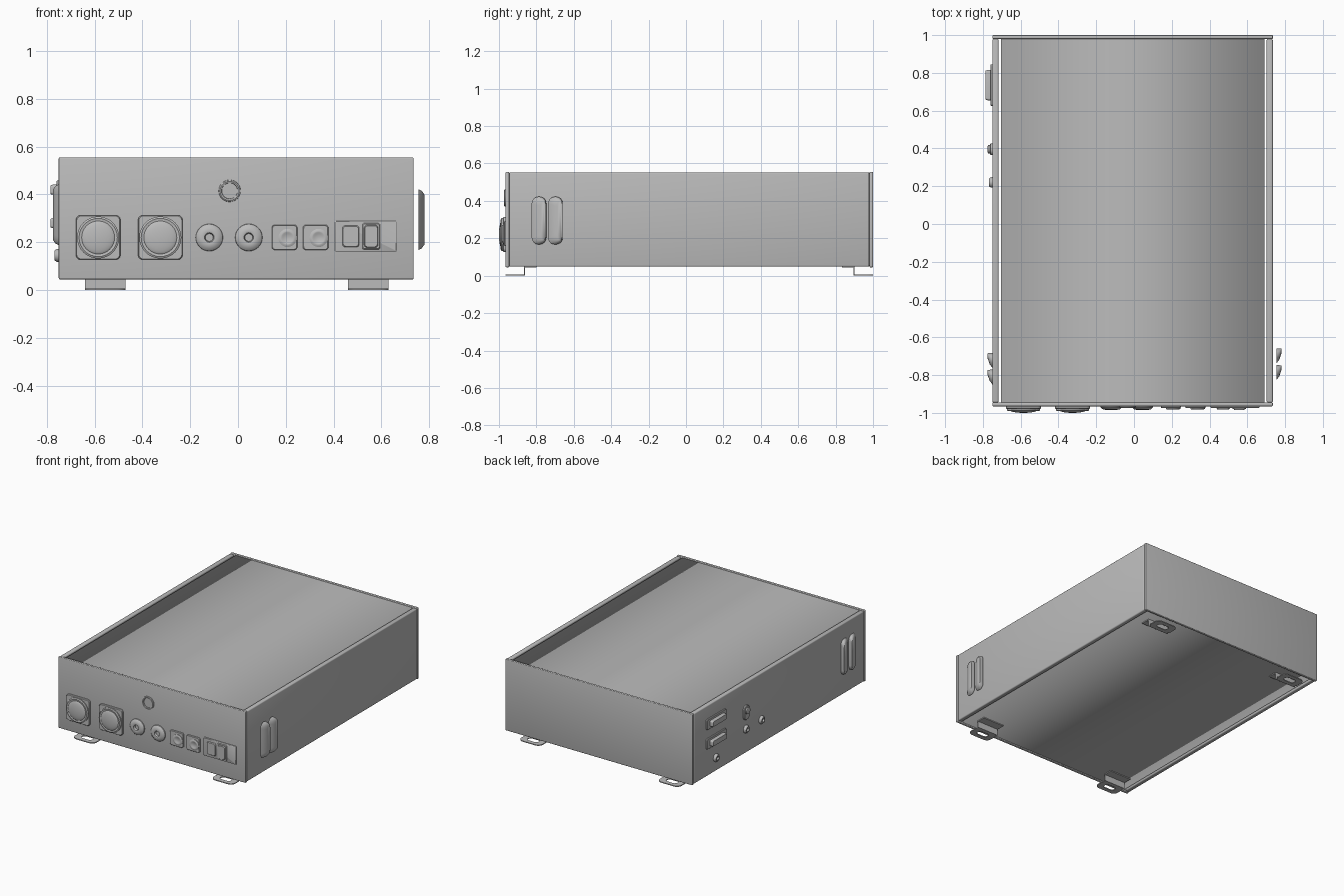
import bpy, bmesh, math
from mathutils import Vector, Matrix

cube = bpy.data.objects.get("Cube")
if cube:
    bpy.data.objects.remove(cube)

GREY = (0.5, 0.5, 0.5, 1)
mat = bpy.data.materials.new("plain grey")
mat.use_nodes = True
mat.diffuse_color = GREY
mat.node_tree.nodes["Principled BSDF"].inputs["Base Color"].default_value = GREY

FRONT, LEFT_WALL, RIGHT_WALL, BACK = -0.965, -0.75, 0.735, 1.0
LOW, HIGH = 0.045, 0.555


def finish(name, bm, angle=35):
    bmesh.ops.recalc_face_normals(bm, faces=bm.faces)
    me = bpy.data.meshes.new(name)
    bm.to_mesh(me)
    bm.free()
    me.materials.append(mat)
    ob = bpy.data.objects.new(name, me)
    bpy.context.collection.objects.link(ob)
    bpy.ops.object.select_all(action='DESELECT')
    ob.select_set(True)
    bpy.context.view_layer.objects.active = ob
    bpy.ops.object.shade_smooth_by_angle(angle=math.radians(angle))
    return ob


def box(name, lo, hi, bevel=0.0):
    lo, hi = Vector(lo), Vector(hi)
    bm = bmesh.new()
    bmesh.ops.create_cube(bm, size=1)
    for v in bm.verts:
        v.co = (lo + hi) / 2 + v.co * (hi - lo)
    if bevel:
        bmesh.ops.bevel(bm, geom=bm.edges[:], offset=bevel, segments=3,
                        profile=0.5, affect='EDGES')
    return finish(name, bm)


def rounded(w, h, r, steps=6):
    """Rounded rectangle outline centred on the origin."""
    pts = []
    for k, (sx, sy) in enumerate(((1, 1), (-1, 1), (-1, -1), (1, -1))):
        for i in range(steps + 1):
            a = math.pi / 2 * (k + i / steps)
            pts.append((sx * (w / 2 - r) + r * math.cos(a),
                        sy * (h / 2 - r) + r * math.sin(a)))
    return pts


def loft(name, rings, place, angle=35):
    """Skin equal-length outlines; each ring is (outline, depth)."""
    bm = bmesh.new()
    loops = [[bm.verts.new(place(u, v, d)) for u, v in pts] for pts, d in rings]
    n = len(loops[0])
    for a, b in zip(loops, loops[1:]):
        for i in range(n):
            bm.faces.new((a[i], a[(i + 1) % n], b[(i + 1) % n], b[i]))
    bm.faces.new(loops[0])
    bm.faces.new(loops[-1])
    return finish(name, bm, angle)


def on_front(x, z):
    return lambda u, v, d: (x + u, FRONT - d, z + v)


def on_right_side(y, z):
    return lambda u, v, d: (LEFT_WALL - d, y + u, z + v)


def turned(name, place, profile, n=32):
    """Round part from (radius, depth) pairs."""
    circle = [(math.cos(2 * math.pi * i / n), math.sin(2 * math.pi * i / n)) for i in range(n)]
    return loft(name, [([(r * c, r * s) for c, s in circle], d) for r, d in profile], place)


def plate(name, place, w, h, r, depth):
    return loft(name, [(rounded(w, h, r), -0.002), (rounded(w, h, r), depth * 0.7),
                       (rounded(w - 0.006, h - 0.006, r), depth)], place)


# Case: two end panels, two side walls, and a softly shaded inner sleeve
box("front_panel", (LEFT_WALL, FRONT, LOW), (RIGHT_WALL, FRONT + 0.02, HIGH), 0.005)
box("back_panel", (LEFT_WALL, BACK - 0.02, LOW), (RIGHT_WALL, BACK, HIGH), 0.005)
for name, x in (("right_wall", LEFT_WALL), ("left_wall", RIGHT_WALL - 0.033)):
    box(name, (x, FRONT + 0.02, LOW + 0.003), (x + 0.033, BACK - 0.02, HIGH - 0.002), 0.008)

bm = bmesh.new()
ends = [[bm.verts.new((x, y, z)) for x, z in
         ((-0.705, 0.052), (0.69, 0.052), (0.69, 0.55), (-0.705, 0.55))]
        for y in (FRONT + 0.02, BACK - 0.02)]
for i in range(4):
    j = (i + 1) % 4
    bm.faces.new((ends[0][i], ends[0][j], ends[1][j], ends[1][i]))
finish("inner_sleeve", bm, 180)

# Feet: bent strips with a rounded, pierced sole
for end, edge, s in (("front", FRONT, 1), ("back", BACK, -1)):
    for side, x in (("right", -0.555), ("left", 0.545)):
        w = 0.085
        bend = edge + s * 0.105

        def strip(part, y0, y1, z0, z1):
            box(f"{end}_{side}_foot_{part}", (x - w, min(y0, y1), z0), (x + w, max(y0, y1), z1))
        strip("riser", bend - s * 0.006, bend, 0, LOW + 0.006)
        strip("flange", bend, bend + s * 0.06, LOW, LOW + 0.006)
        bm = bmesh.new()
        outer = rounded(2 * w, 0.105, 0.035)
        inner = rounded(w, 0.045, 0.02)
        cy = edge + s * 0.0525
        rows = [[bm.verts.new((x + u, cy + v, z)) for u, v in pts]
                for pts, z in ((outer, 0), (outer, 0.006), (inner, 0.006), (inner, 0))]
        n = len(outer)
        for a, b in zip(rows, rows[1:] + rows[:1]):
            for i in range(n):
                bm.faces.new((a[i], a[(i + 1) % n], b[(i + 1) % n], b[i]))
        finish(f"{end}_{side}_foot_sole", bm)

# Two large sockets with domed centres
for i, x in enumerate((-0.585, -0.325)):
    at = on_front(x, 0.22)
    plate(f"large_socket_plate_{i}", at, 0.186, 0.186, 0.02, 0.014)
    turned(f"large_socket_ring_{i}", at, [(0.088, 0.01), (0.088, 0.022), (0.08, 0.026), (0.072, 0.024)])
    dome = [(0.072 * math.cos(a), 0.02 + 0.015 * math.sin(a))
            for a in (math.radians(d) for d in range(0, 90, 11))]
    turned(f"large_socket_dome_{i}", at, dome)

# Two round jacks with recessed centres
for i, x in enumerate((-0.12, 0.045)):
    turned(f"round_jack_{i}", on_front(x, 0.22),
           [(0.057, 0), (0.056, 0.006), (0.045, 0.016), (0.026, 0.02), (0.02, 0.018), (0.016, 0.004)])

# Two small square sockets
for i, x in enumerate((0.195, 0.325)):
    at = on_front(x, 0.22)
    plate(f"small_socket_plate_{i}", at, 0.106, 0.106, 0.012, 0.01)
    turned(f"small_socket_barrel_{i}", on_front(x + 0.012, 0.218),
           [(0.038, 0.008), (0.038, 0.014), (0.03, 0.018), (0.024, 0.018), (0.018, 0.014)])

# Power switch plate with rocker
plate("switch_plate", on_front(0.535, 0.225), 0.26, 0.13, 0.003, 0.008)
plate("switch_tab", on_front(0.472, 0.225), 0.07, 0.09, 0.012, 0.016)
plate("switch_frame", on_front(0.557, 0.225), 0.074, 0.11, 0.008, 0.014)
plate("switch_rocker", on_front(0.557, 0.225), 0.058, 0.094, 0.012, 0.02)

# Indicator ring
turned("indicator_ring", on_front(-0.035, 0.415),
       [(0.046, 0), (0.045, 0.006), (0.04, 0.008), (0.034, 0.006), (0.033, 0.001)])

# Louvres: scoops rising towards the back
for side, wall, s, y0, z0 in (("left", RIGHT_WALL + 0.02, 1, -0.698, 0.295),
                              ("right", LEFT_WALL, -1, -0.722, 0.315)):
    for i in range(2):
        y = y0 - i * 0.088
        base = rounded(0.078, 0.255, 0.036)
        lip = [(u * 0.35 + 0.024, v * 0.82) for u, v in base]
        mid = [(u * 0.75 + 0.009, v * 0.94) for u, v in base]
        loft(f"{side}_louvre_{i}", [(base, 0), (mid, 0.014), (lip, 0.025)],
             lambda u, v, d: (wall + s * d, y + u, z0 + v), 60)

# Connectors on the right wall
for i, z in enumerate((0.42, 0.28)):
    at = on_right_side(0.735, z)
    plate(f"wide_connector_plate_{i}", at, 0.22, 0.075, 0.012, 0.01)
    plate(f"wide_connector_shell_{i}", at, 0.16, 0.042, 0.01, 0.035)
plate("upright_connector", on_right_side(0.395, 0.34), 0.06, 0.1, 0.025, 0.012)
turned("upright_connector_pin", on_right_side(0.395, 0.355), [(0.022, 0.01), (0.022, 0.022), (0.015, 0.025)])
for i, (y, z) in enumerate(((0.395, 0.22), (0.22, 0.22), (0.735, 0.145))):
    turned(f"small_jack_{i}", on_right_side(y, z),
           [(0.028, 0), (0.027, 0.008), (0.02, 0.018), (0.012, 0.018), (0.01, 0.006)])
